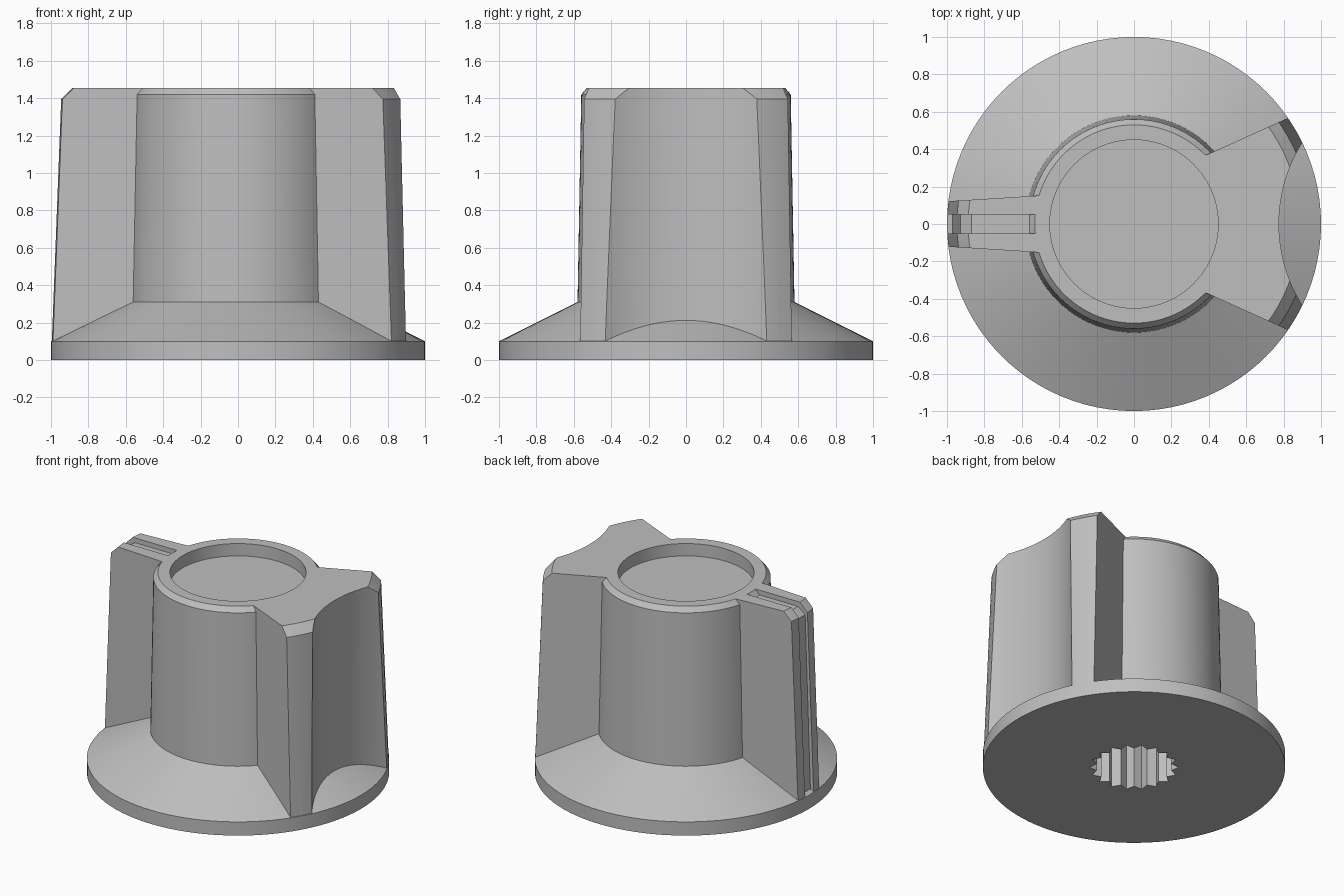
import bpy, bmesh
from math import cos, sin, pi, radians

old = bpy.data.objects.get("Cube")
if old:
    bpy.data.objects.remove(old, do_unlink=True)

TOP = 1.455

grey = bpy.data.materials.new("plain_grey")
grey.use_nodes = True
grey.diffuse_color = (0.52, 0.52, 0.52, 1)
grey.node_tree.nodes["Principled BSDF"].inputs["Base Color"].default_value = grey.diffuse_color


def finish(name, bm):
    bmesh.ops.recalc_face_normals(bm, faces=bm.faces)
    mesh = bpy.data.meshes.new(name)
    bm.to_mesh(mesh)
    bm.free()
    mesh.materials.append(grey)
    obj = bpy.data.objects.new(name, mesh)
    bpy.context.collection.objects.link(obj)
    return obj


def lathe(name, profile, segments=96):
    """Closed solid of revolution from (radius, z) points, bottom to top."""
    bm = bmesh.new()
    rings = [[bm.verts.new((r * cos(2 * pi * i / segments), r * sin(2 * pi * i / segments), z))
              for i in range(segments)] for r, z in profile]
    for low, high in zip(rings, rings[1:]):
        for i in range(segments):
            j = (i + 1) % segments
            bm.faces.new((low[i], low[j], high[j], high[i]))
    bm.faces.new(rings[0])
    bm.faces.new(rings[-1])
    return finish(name, bm)


def prism(name, points, offset):
    """Extrude a flat polygon of 3D points along an offset."""
    bm = bmesh.new()
    face = bm.faces.new([bm.verts.new(p) for p in points])
    extruded = bmesh.ops.extrude_face_region(bm, geom=[face])["geom"]
    bmesh.ops.translate(bm, vec=offset,
                        verts=[v for v in extruded if isinstance(v, bmesh.types.BMVert)])
    return finish(name, bm)


def combine(target, other, operation):
    mod = target.modifiers.new(operation.lower(), 'BOOLEAN')
    mod.operation = operation
    mod.solver = 'EXACT'
    mod.object = other
    bpy.context.view_layer.objects.active = target
    bpy.ops.object.modifier_apply(modifier=mod.name)
    bpy.data.objects.remove(other, do_unlink=True)


def fin(name, half_outline):
    """Upright fin, mirrored across y = 0 and trimmed to the tapered outer envelope."""
    outline = half_outline + [(x, -y) for x, y in reversed(half_outline)]
    obj = prism(name, [(x, y, 0.03) for x, y in outline], (0, 0, 1.6))
    envelope = lathe("envelope", [(0.997, 0.05), (0.997, 0.1), (0.947, 1.395), (0.887, TOP)])
    combine(obj, envelope, 'INTERSECT')
    return obj


# Skirt and round body
knob = lathe("knob", [(1, 0), (1, 0.1), (0.58, 0.31), (0.56, 1.42), (0.53, TOP)])

# Narrow pointer fin with an indicator groove over its top and down its end
pointer = fin("pointer_fin", [(-0.3, 0.165), (-1.1, 0.115)])
groove = prism("groove", [(x, -0.05, z) for x, z in [
    (-0.47, 1.5), (-0.56, 1.42), (-0.87, 1.42), (-0.927, 1.375),
    (-0.97, 0.1), (-0.97, 0.0), (-1.2, 0.0), (-1.2, 1.5)]], (0, 0.1, 0))
combine(pointer, groove, 'DIFFERENCE')

# Wide grip fin with a concave thumb scoop
grip = fin("grip_fin", [(0.3, 0.33), (1.1, 0.692)])
scoop = lathe("scoop", [(0.82, -0.2), (0.82, 1.7)], 128)
scoop.data.transform(scoop.matrix_world.Translation((1.595, 0, 0)))
combine(grip, scoop, 'DIFFERENCE')

combine(knob, pointer, 'UNION')
combine(knob, grip, 'UNION')

# Round recess in the top
combine(knob, lathe("recess", [(0.45, TOP - 0.09), (0.45, TOP + 0.1)]), 'DIFFERENCE')

# Toothed shaft bore from below
TEETH = 18
star = []
for i in range(TEETH * 2):
    radius = 0.295 if i % 2 == 0 else 0.25
    star.append((radius * cos(pi * i / TEETH), radius * sin(pi * i / TEETH), -0.1))
combine(knob, prism("bore", star, (0, 0, 1.0)), 'DIFFERENCE')

# Smooth round walls, crisp edges
bpy.ops.object.select_all(action='DESELECT')
knob.select_set(True)
bpy.context.view_layer.objects.active = knob
bpy.ops.object.shade_smooth_by_angle(angle=radians(18))
